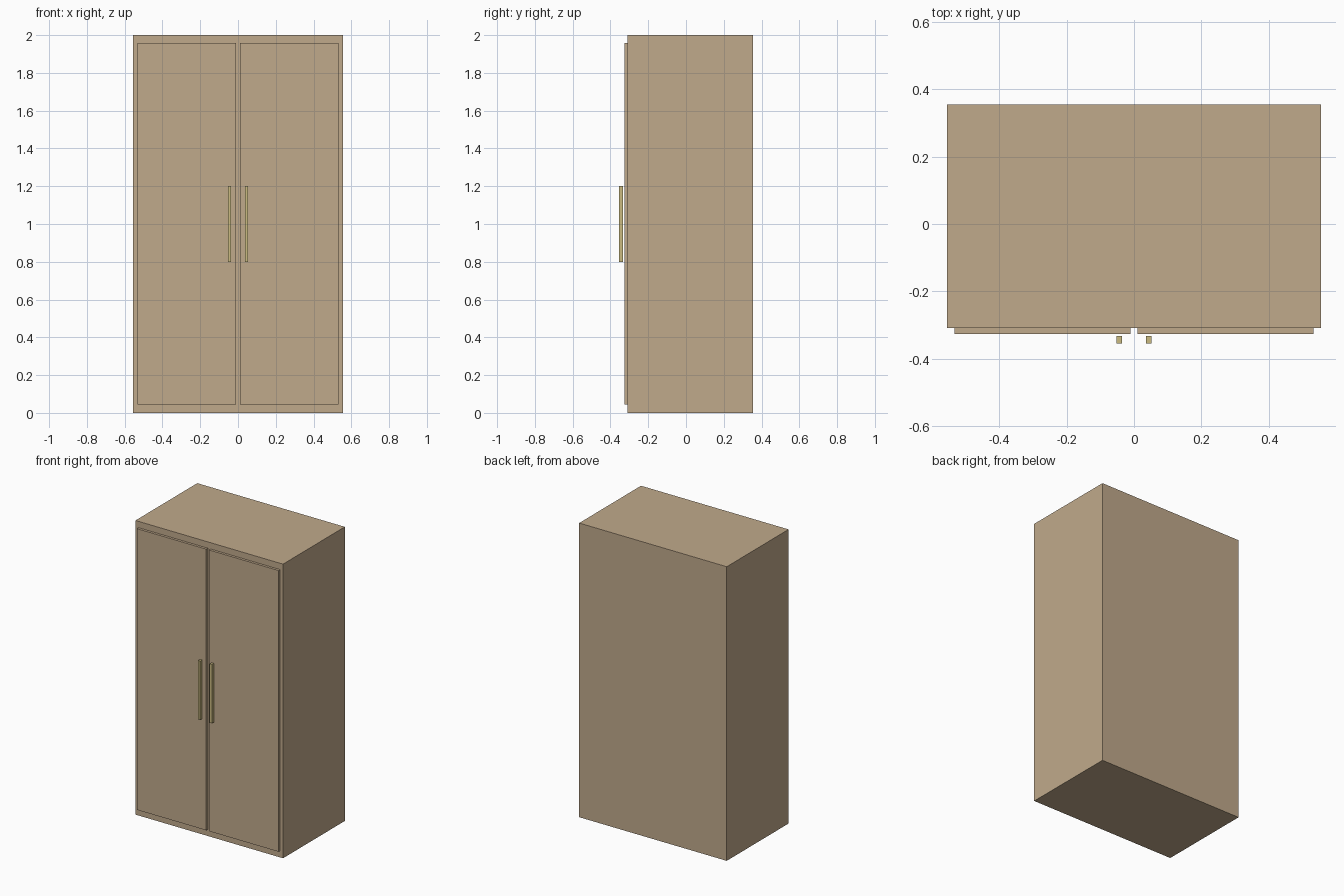
import bpy, bmesh
from mathutils import Vector

if "Cube" in bpy.data.objects:
    bpy.data.objects.remove(bpy.data.objects["Cube"])


def material(name, color):
    m = bpy.data.materials.new(name)
    m.diffuse_color = (*color, 1)
    m.use_nodes = True
    m.node_tree.nodes["Principled BSDF"].inputs["Base Color"].default_value = m.diffuse_color
    return m


def box(name, lo, hi, mat):
    """Axis-aligned box between two corners, origin at its centre."""
    lo, hi = Vector(lo), Vector(hi)
    bm = bmesh.new()
    bmesh.ops.create_cube(bm, size=1)
    bmesh.ops.scale(bm, vec=hi - lo, verts=bm.verts)
    mesh = bpy.data.meshes.new(name)
    bm.to_mesh(mesh)
    bm.free()
    mesh.materials.append(mat)
    obj = bpy.data.objects.new(name, mesh)
    obj.location = (lo + hi) / 2
    bpy.context.collection.objects.link(obj)
    return obj


wood = material("wood", (0.53, 0.40, 0.26))
brass = material("brass", (0.60, 0.50, 0.22))

# Cabinet body
box("cabinet_body", (-0.555, -0.309, 0), (0.555, 0.355, 2), wood)

# Doors and bar handles, mirrored left and right
for side, s in (("left", -1), ("right", 1)):
    x0, x1 = sorted((s * 0.011, s * 0.533))
    box(f"{side}_door", (x0, -0.326, 0.045), (x1, -0.309, 1.957), wood)
    x0, x1 = sorted((s * 0.036, s * 0.052))
    box(f"{side}_handle", (x0, -0.355, 0.8), (x1, -0.333, 1.2), brass)
